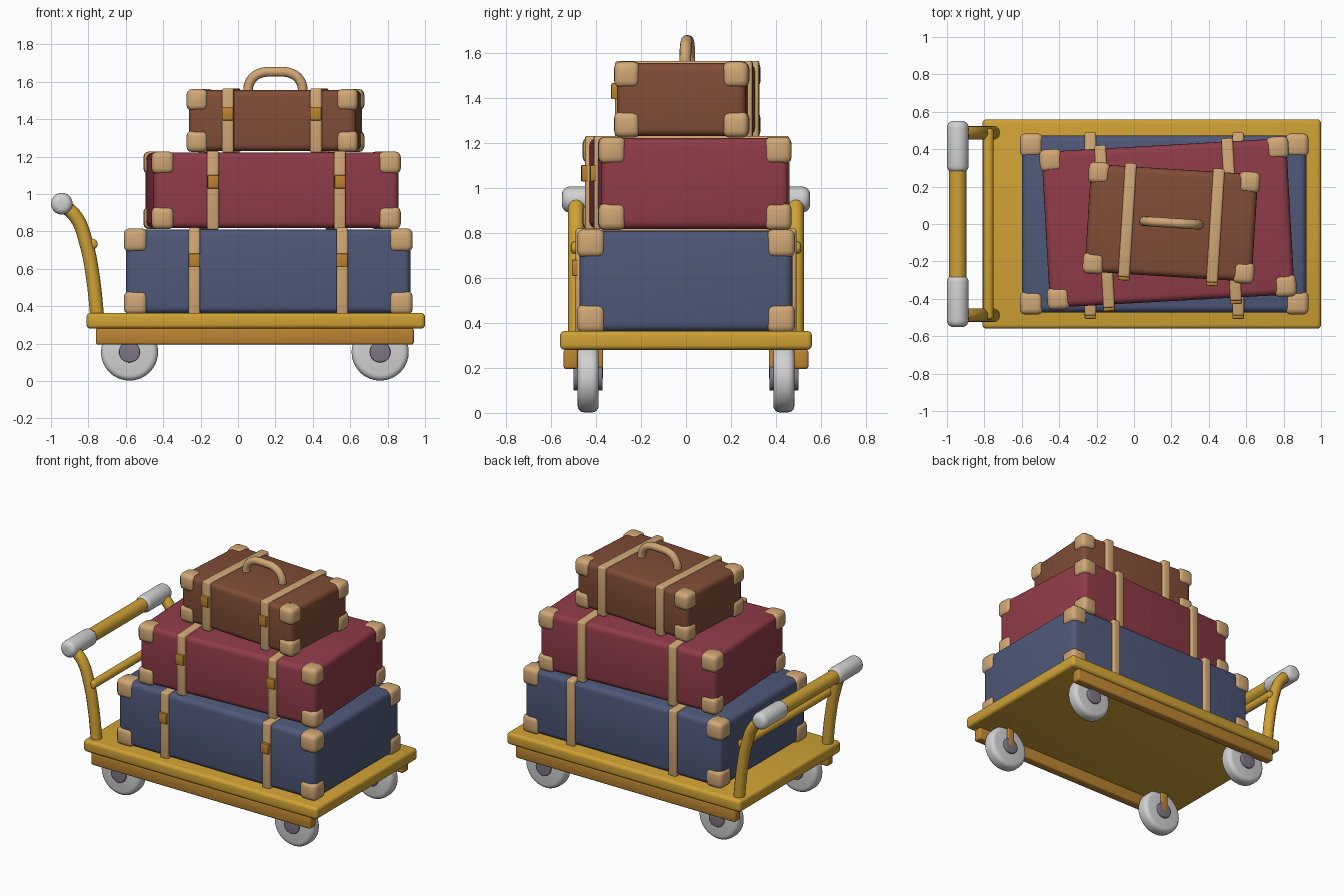
import bpy, bmesh, math
from mathutils import Vector, Matrix

if "Cube" in bpy.data.objects:
    bpy.data.objects.remove(bpy.data.objects["Cube"])


def mat(name, r, g, b):
    m = bpy.data.materials.new(name)
    m.diffuse_color = (r, g, b, 1)
    m.use_nodes = True
    m.node_tree.nodes["Principled BSDF"].inputs["Base Color"].default_value = m.diffuse_color
    return m


GOLD = mat("gold_paint", 0.63, 0.36, 0.035)
ORANGE = mat("rail_ochre", 0.50, 0.23, 0.03)
BLUE = mat("blue_leather", 0.078, 0.098, 0.19)
RED = mat("red_leather", 0.28, 0.045, 0.065)
BROWN = mat("brown_leather", 0.22, 0.073, 0.038)
TAN = mat("tan_leather", 0.64, 0.39, 0.18)
WHITE = mat("white_rubber", 0.64, 0.64, 0.64)
HUB = mat("hub_grey", 0.21, 0.18, 0.23)


def finish(ob, m, smooth=True):
    ob.data.materials.append(m)
    if smooth:
        bpy.ops.object.select_all(action='DESELECT')
        ob.select_set(True)
        bpy.context.view_layer.objects.active = ob
        bpy.ops.object.shade_smooth_by_angle(angle=math.radians(40))
    return ob


def mesh_object(name, bm, m):
    me = bpy.data.meshes.new(name)
    bm.to_mesh(me)
    bm.free()
    ob = bpy.data.objects.new(name, me)
    bpy.context.collection.objects.link(ob)
    return finish(ob, m)


def box(name, centre, size, m, bevel=0.01, segs=3, place=Matrix()):
    bm = bmesh.new()
    bmesh.ops.create_cube(bm, size=1)
    bmesh.ops.scale(bm, vec=size, verts=bm.verts)
    bmesh.ops.bevel(bm, geom=bm.edges[:], offset=bevel, segments=segs,
                    profile=0.5, affect='EDGES')
    bmesh.ops.translate(bm, vec=centre, verts=bm.verts)
    bmesh.ops.transform(bm, matrix=place, verts=bm.verts)
    return mesh_object(name, bm, m)


def rod(name, centre, radius, length, m, bevel=0.0, sides=32):
    """Cylinder lying along y, with rounded rims."""
    bm = bmesh.new()
    bmesh.ops.create_cone(bm, cap_ends=True, segments=sides, radius1=radius,
                          radius2=radius, depth=length)
    if bevel:
        rims = [e for e in bm.edges if abs(e.verts[0].co.z - e.verts[1].co.z) < 1e-5]
        bmesh.ops.bevel(bm, geom=rims, offset=bevel, segments=4,
                        profile=0.5, affect='EDGES')
    bmesh.ops.rotate(bm, matrix=Matrix.Rotation(math.pi / 2, 3, 'X'), verts=bm.verts)
    bmesh.ops.translate(bm, vec=centre, verts=bm.verts)
    return mesh_object(name, bm, m)


def tube(name, points, radius, m, place=Matrix()):
    """Round tube following a smooth path."""
    cu = bpy.data.curves.new(name, 'CURVE')
    cu.dimensions = '3D'
    cu.bevel_depth = radius
    cu.bevel_resolution = 4
    cu.use_fill_caps = True
    sp = cu.splines.new('BEZIER')
    sp.bezier_points.add(len(points) - 1)
    for bp, p in zip(sp.bezier_points, points):
        bp.co = place @ Vector(p)
        bp.handle_left_type = bp.handle_right_type = 'AUTO'
    sp.resolution_u = 8
    tmp = bpy.data.objects.new(name + "_path", cu)
    bpy.context.collection.objects.link(tmp)
    bpy.context.view_layer.update()
    me = bpy.data.meshes.new_from_object(tmp.evaluated_get(bpy.context.evaluated_depsgraph_get()))
    bpy.data.objects.remove(tmp)
    me.materials.clear()
    ob = bpy.data.objects.new(name, me)
    bpy.context.collection.objects.link(ob)
    return finish(ob, m)


def suitcase(name, centre, size, angle, strap_x, buckle_z, cap, m):
    """Body, eight corner caps, two straps and buckles; centre is at the base."""
    L, W, H = size
    place = Matrix.Translation(centre) @ Matrix.Rotation(math.radians(angle), 4, 'Z')
    box(name + "_body", (0, 0, H / 2), size, m, 0.035, 4, place)
    out = 0.012
    for sx in (-1, 1):
        for sy in (-1, 1):
            for sz in (-1, 1):
                zo = 0.006
                c = (sx * (L / 2 + out - cap / 2), sy * (W / 2 + out - cap / 2),
                     H / 2 + sz * (H / 2 + zo - cap / 2))
                box(name + "_corner_cap", c, (cap, cap, cap), TAN, 0.03, 3, place)
        box(name + "_strap", (sx * strap_x, 0, H / 2),
            (0.062, W + 0.036, H + 0.02), TAN, 0.012, 3, place)
        box(name + "_buckle", (sx * strap_x, -W / 2 - 0.02, buckle_z - centre[2]),
            (0.062, 0.03, 0.072), ORANGE, 0.006, 2, place)
    return place


# Cart deck and side rails
box("deck", (0.095, 0, 0.322), (1.81, 1.12, 0.084), GOLD, 0.022, 4)
for s in (-1, 1):
    box("side_rail", (0.09, s * 0.512, 0.239), (1.70, 0.064, 0.088), ORANGE, 0.012)

# Wheels with hubs and inner brackets
for x in (-0.58, 0.76):
    for s in (-1, 1):
        rod("wheel", (x, s * 0.435, 0.155), 0.153, 0.094, WHITE, 0.03)
        rod("wheel_hub", (x, s * 0.435, 0.155), 0.056, 0.13, HUB, 0.006, 20)
        box("wheel_bracket", (x, s * 0.385, 0.22), (0.05, 0.032, 0.14), ORANGE, 0.006)

# Push handle
for s in (-1, 1):
    y = s * 0.488
    tube("handle_post", [(-0.752, y, 0.34), (-0.778, y, 0.57), (-0.81, y, 0.73),
                         (-0.862, y, 0.87), (-0.942, y, 0.95)], 0.037, GOLD)
    rod("hand_grip", (-0.942, s * 0.413, 0.948), 0.058, 0.277, WHITE, 0.035)
rod("handle_bar", (-0.942, 0, 0.948), 0.046, 0.9, GOLD)
rod("lower_cross_bar", (-0.778, 0, 0.733), 0.028, 1.02, GOLD, 0.015, 20)

# Stacked luggage
suitcase("large_case", (0.162, 0, 0.362), (1.52, 0.945, 0.448), 0, 0.395, 0.645, 0.125, BLUE)
suitcase("medium_case", (0.182, 0.005, 0.818), (1.31, 0.835, 0.403), 3.2, 0.34, 1.065, 0.12, RED)
top = suitcase("small_case", (0.2, 0.006, 1.23), (0.895, 0.575, 0.325), -3.6, 0.236, 1.43, 0.115, BROWN)

# Carrying handle on the top case
tube("carry_handle", [(-0.148, 0, 0.30), (-0.138, 0, 0.365), (-0.095, 0, 0.41), (0, 0, 0.423),
                      (0.095, 0, 0.41), (0.138, 0, 0.365), (0.148, 0, 0.30)], 0.026, TAN, top)
